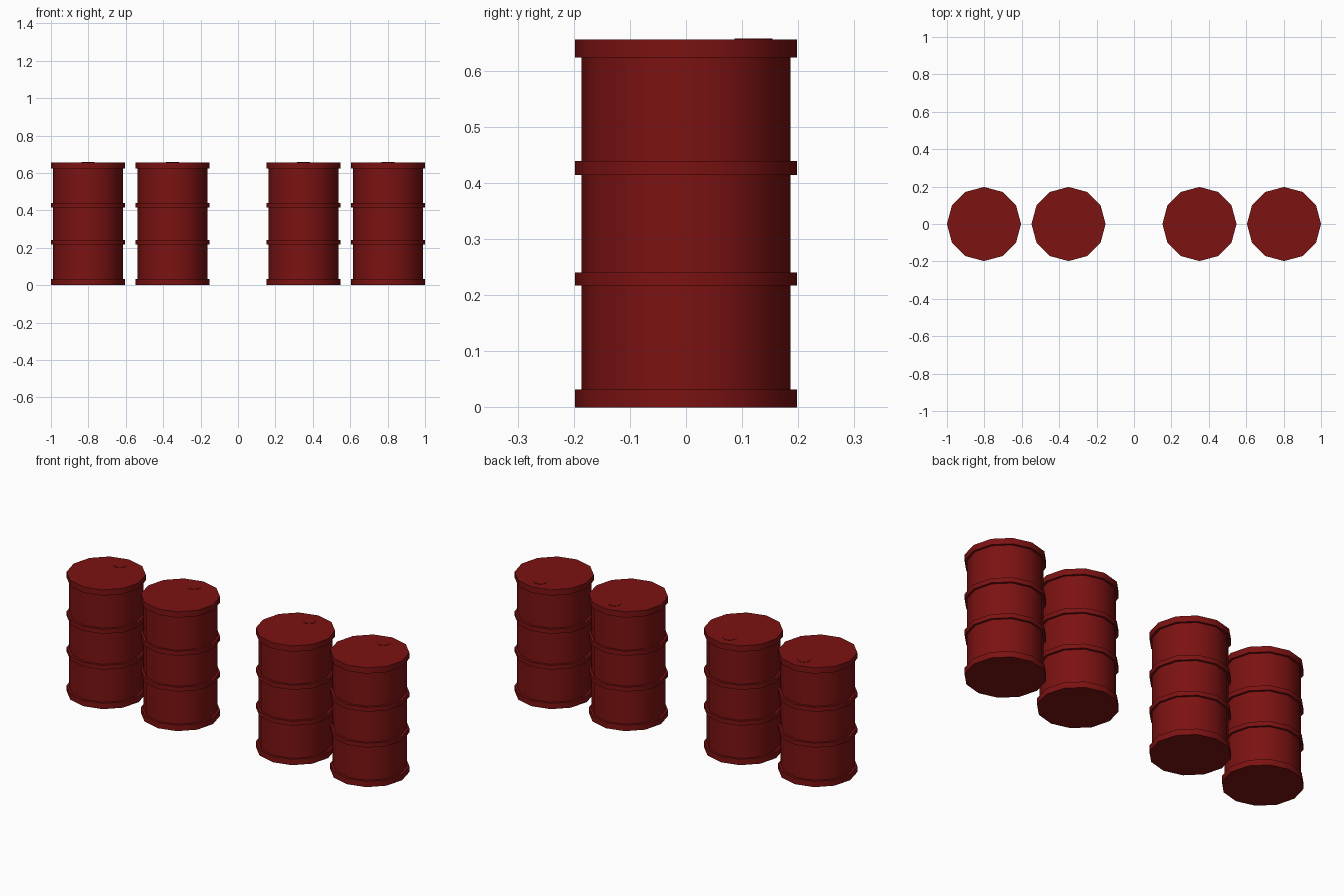
import bpy, math

cube = bpy.data.objects.get("Cube")
if cube:
    bpy.data.objects.remove(cube, do_unlink=True)

SIDES = 12
BODY_R, RING_R, HEIGHT = 0.186, 0.198, 0.656
RINGS = [(0.0, 0.032), (0.217, 0.241), (0.414, 0.439), (0.624, HEIGHT)]

red = bpy.data.materials.new("dark red paint")
red.use_nodes = True
colour = (0.2, 0.006, 0.006, 1)
red.diffuse_color = colour
red.node_tree.nodes["Principled BSDF"].inputs["Base Color"].default_value = colour


def lathe(name, profile, sides, location):
    """Spin a bottom-to-top (radius, z) profile and cap both ends."""
    verts = [(r * math.cos(math.tau * i / sides), r * math.sin(math.tau * i / sides), z)
             for r, z in profile for i in range(sides)]
    faces = [(k * sides + i, k * sides + (i + 1) % sides,
              (k + 1) * sides + (i + 1) % sides, (k + 1) * sides + i)
             for k in range(len(profile) - 1) for i in range(sides)]
    last = (len(profile) - 1) * sides
    faces += [tuple(reversed(range(sides))), tuple(range(last, last + sides))]
    mesh = bpy.data.meshes.new(name)
    mesh.from_pydata(verts, [], faces)
    mesh.materials.append(red)
    obj = bpy.data.objects.new(name, mesh)
    obj.location = location
    bpy.context.collection.objects.link(obj)
    # Smooth around the wall, sharp at ring edges and caps
    bpy.ops.object.select_all(action='DESELECT')
    obj.select_set(True)
    bpy.context.view_layer.objects.active = obj
    bpy.ops.object.shade_smooth_by_angle(angle=math.radians(40))
    return obj


# Drum wall profile: each ring steps out from the body and back in
drum_profile = []
for low, high in RINGS:
    drum_profile += [(BODY_R, low), (RING_R, low), (RING_R, high), (BODY_R, high)]
drum_profile = drum_profile[1:-1]

# Row of four drums, each with a small filler cap at the back of the lid
for side, sign in (("right", -1), ("left", 1)):
    for place, x in (("outer", 0.802), ("inner", 0.35)):
        lathe(f"{side}_{place}_drum", drum_profile, SIDES, (sign * x, 0, 0))
        lathe(f"{side}_{place}_filler_cap", [(0.034, -0.002), (0.034, 0.002)], SIDES,
              (sign * x, 0.12, HEIGHT))
